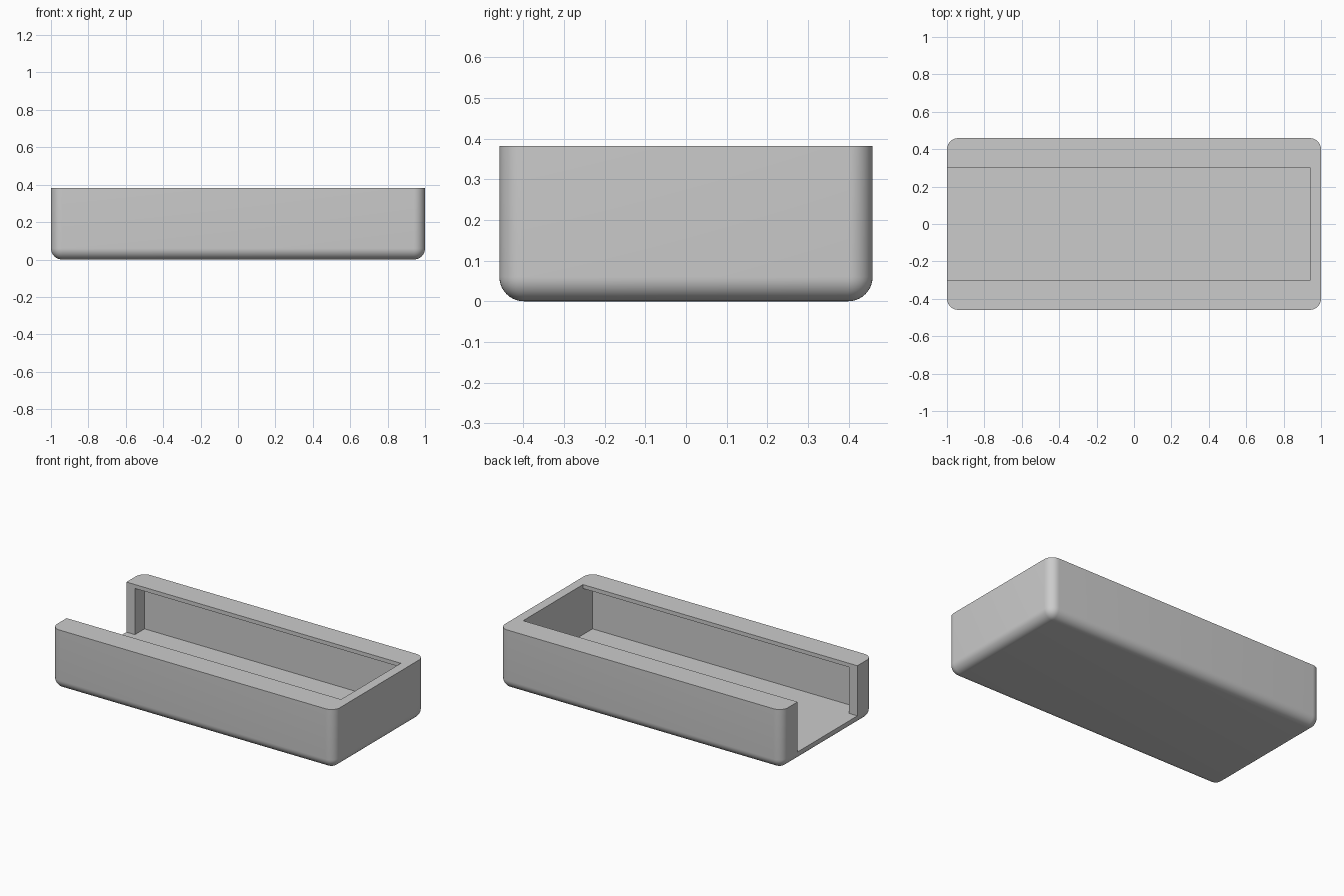
import bpy, bmesh, math
from mathutils import Vector

HALF_Y, HEIGHT = 0.459, 0.382      # outer size (half length is 1)
WALL, FLOOR, LIP = 0.06, 0.062, 0.025
SLOT_Y = 0.302                     # half width of the top opening

cube = bpy.data.objects.get("Cube")
if cube:
    bpy.data.objects.remove(cube, do_unlink=True)

grey = bpy.data.materials.new("plain_grey")
grey.use_nodes = True
colour = (0.6, 0.6, 0.6, 1)
grey.diffuse_color = colour
grey.node_tree.nodes["Principled BSDF"].inputs["Base Color"].default_value = colour


def box(name, low, high, round_outside=0):
    """Box between two corners; optionally round all edges except the top rim."""
    low, high = Vector(low), Vector(high)
    bm = bmesh.new()
    bmesh.ops.create_cube(bm, size=1)
    for v in bm.verts:
        v.co = Vector(c * s + m for c, s, m in zip(v.co, high - low, (low + high) / 2))
    if round_outside:
        edges = [e for e in bm.edges if min(v.co.z for v in e.verts) < high.z - 0.01]
        bmesh.ops.bevel(bm, geom=edges, offset=round_outside, segments=10,
                        profile=0.5, affect='EDGES')
    mesh = bpy.data.meshes.new(name)
    bm.to_mesh(mesh)
    bm.free()
    mesh.materials.append(grey)
    obj = bpy.data.objects.new(name, mesh)
    bpy.context.collection.objects.link(obj)
    return obj


# Outer shell with rounded sides and bottom
tray = box("open_ended_tray", (-1, -HALF_Y, 0), (1, HALF_Y, HEIGHT), WALL)

# Top opening running out of one end, and the wider cavity under the lips
slot = box("slot_cutter", (-1.2, -SLOT_Y, FLOOR), (1 - WALL, SLOT_Y, HEIGHT + 0.2))
cavity = box("cavity_cutter", (WALL - 1, WALL - HALF_Y, FLOOR),
             (1 - WALL, HALF_Y - WALL, HEIGHT - LIP))

bpy.ops.object.select_all(action='DESELECT')
tray.select_set(True)
bpy.context.view_layer.objects.active = tray
for cutter in (cavity, slot):
    cutter.hide_render = True
    cut = tray.modifiers.new(cutter.name, 'BOOLEAN')
    cut.operation, cut.solver, cut.object = 'DIFFERENCE', 'EXACT', cutter
    bpy.ops.object.modifier_apply(modifier=cut.name)
    bpy.data.objects.remove(cutter, do_unlink=True)

bpy.ops.object.shade_smooth_by_angle(angle=math.radians(30))
